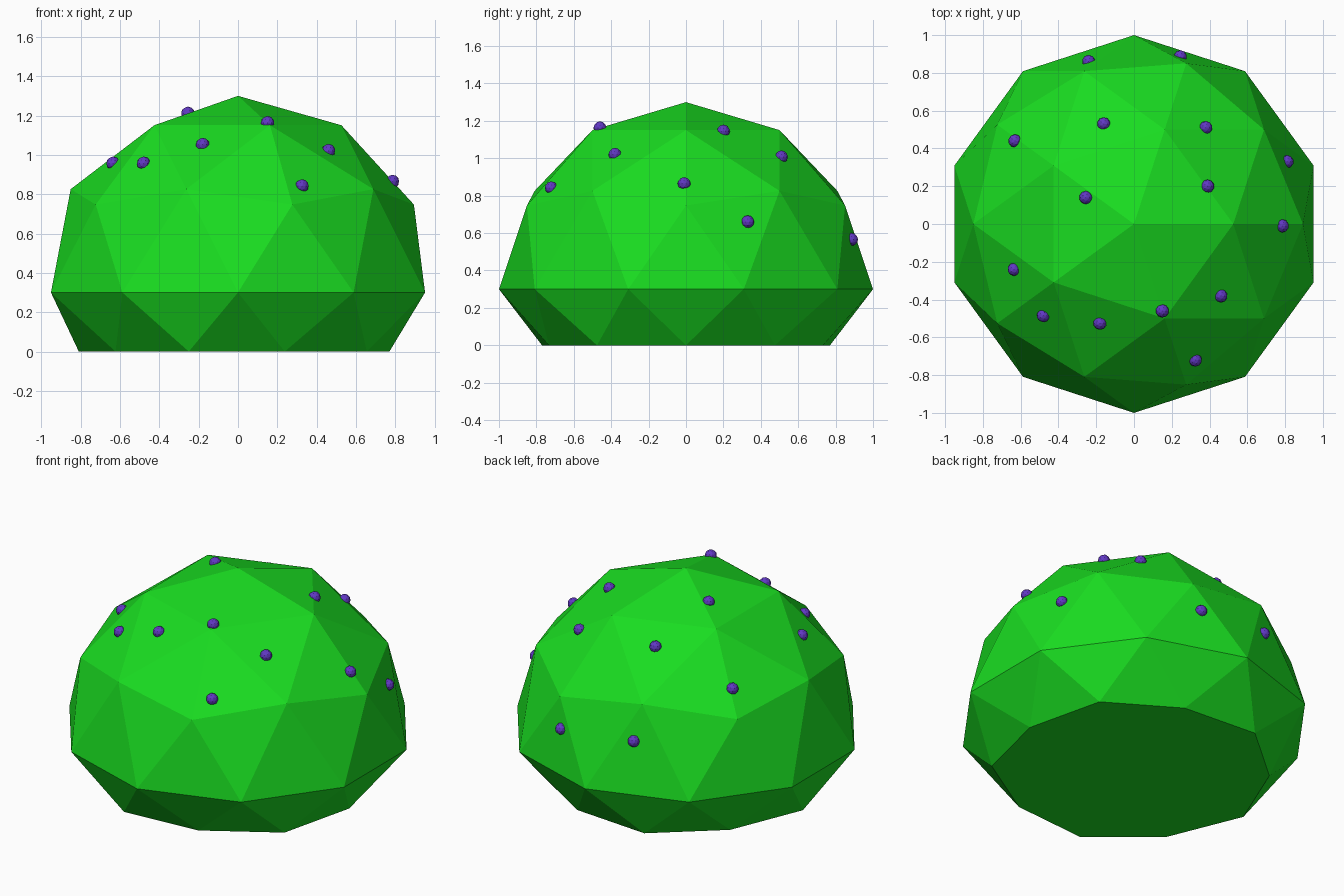
import bpy, bmesh
from mathutils import Vector
from mathutils.bvhtree import BVHTree

if "Cube" in bpy.data.objects:
    bpy.data.objects.remove(bpy.data.objects["Cube"])

BASE = 0.3  # height of the widest ring


def material(name, color):
    m = bpy.data.materials.new(name)
    m.diffuse_color = color
    m.use_nodes = True
    m.node_tree.nodes["Principled BSDF"].inputs["Base Color"].default_value = m.diffuse_color
    return m


def add_object(name, bm, mat):
    me = bpy.data.meshes.new(name)
    bm.to_mesh(me)
    me.materials.append(mat)
    ob = bpy.data.objects.new(name, me)
    bpy.context.collection.objects.link(ob)
    return ob


green = material("green", (0.01, 0.72, 0.015, 1))
purple = material("purple", (0.12, 0.04, 0.55, 1))

# Faceted dome: icosphere with its lower ring pulled in and flattened to the floor
bm = bmesh.new()
bmesh.ops.create_icosphere(bm, subdivisions=2, radius=1)
bmesh.ops.delete(bm, geom=[v for v in bm.verts if v.co.z < -0.6], context='VERTS')
for v in bm.verts:
    if v.co.z < -0.1:
        v.co = Vector((v.co.x * 0.905, v.co.y * 0.905, -BASE))
    v.co.z += BASE
bmesh.ops.contextual_create(bm, geom=[e for e in bm.edges if e.is_boundary])
bmesh.ops.recalc_face_normals(bm, faces=bm.faces)
add_object("dome", bm, green)

# Small studs dropped onto the dome surface
spots = [(-0.63, 0.44), (-0.16, 0.53), (0.38, 0.51), (0.81, 0.33), (-0.255, 0.14),
         (0.39, 0.2), (0.785, -0.01), (-0.635, -0.24), (-0.48, -0.485),
         (-0.18, -0.525), (0.15, -0.46), (0.46, -0.38), (0.325, -0.72),
         (-0.24, 0.86), (0.245, 0.885)]
tree = BVHTree.FromBMesh(bm)
for i, (x, y) in enumerate(spots):
    hit = tree.ray_cast(Vector((x, y, 3)), Vector((0, 0, -1)))[0]
    stud = bmesh.new()
    bmesh.ops.create_icosphere(stud, subdivisions=2, radius=0.035)
    add_object(f"stud_{i + 1}", stud, purple).location = hit
    stud.free()
bm.free()
